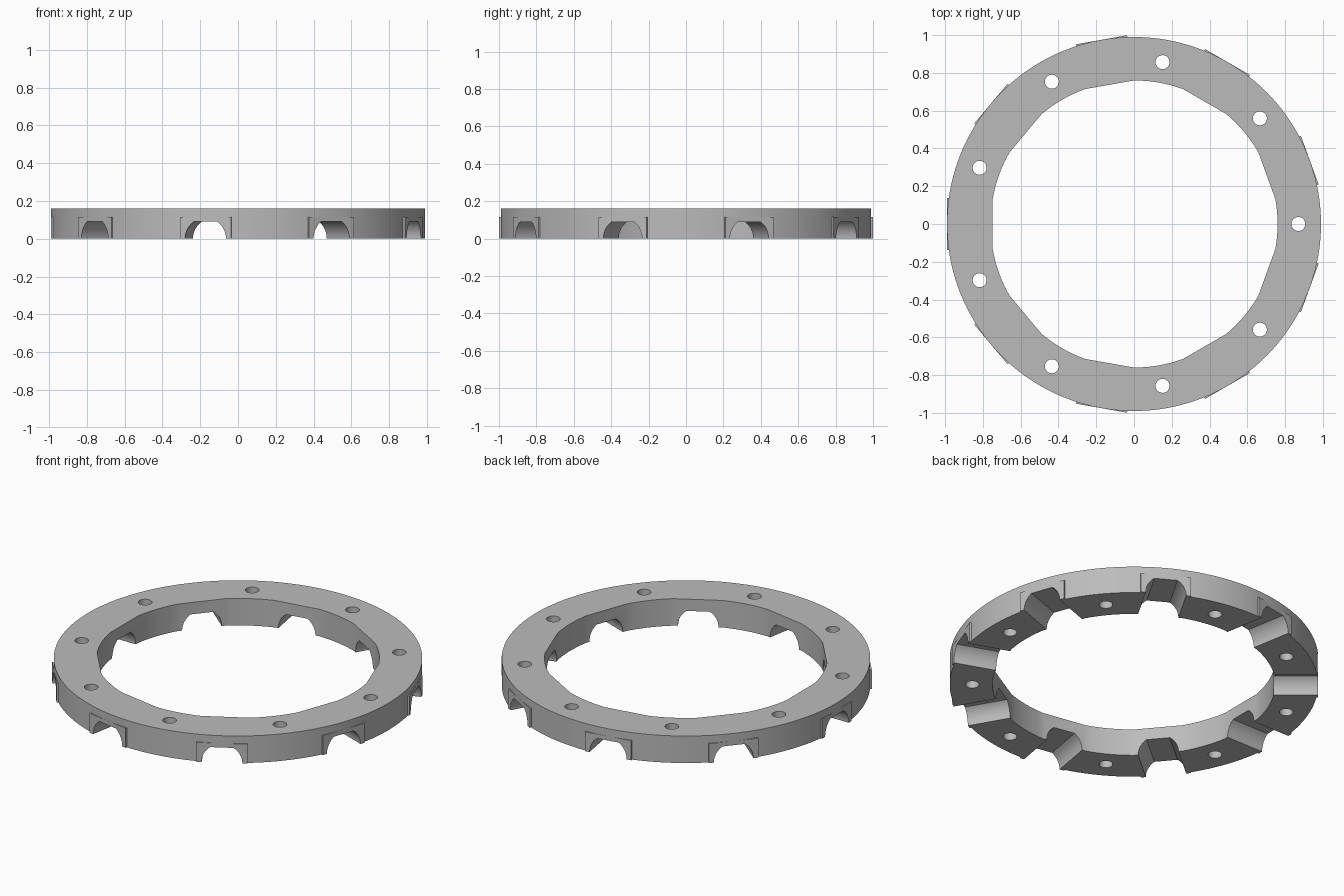
import bpy, bmesh, math
from mathutils import Matrix

if "Cube" in bpy.data.objects:
    bpy.data.objects.remove(bpy.data.objects["Cube"])

COUNT = 9
STEP = math.tau / COUNT
OUTER, INNER, HEIGHT = 0.99, 0.76, 0.16
LUG_HALF, LUG_HEIGHT = 0.137, 0.115
SLOT_RADIUS, SLOT_TOP = 0.11, 0.09
HOLE_RADIUS, HOLE_CIRCLE = 0.037, 0.87

grey = bpy.data.materials.new("plain_grey")
grey.use_nodes = True
colour = (0.5, 0.5, 0.5, 1)
grey.diffuse_color = colour
grey.node_tree.nodes["Principled BSDF"].inputs["Base Color"].default_value = colour


def make_object(name, bm):
    bmesh.ops.recalc_face_normals(bm, faces=bm.faces)
    mesh = bpy.data.meshes.new(name)
    bm.to_mesh(mesh)
    bm.free()
    mesh.materials.append(grey)
    obj = bpy.data.objects.new(name, mesh)
    bpy.context.collection.objects.link(obj)
    return obj


def prism(bm, points, direction):
    """Extrude a closed outline along a direction."""
    face = bm.faces.new([bm.verts.new(p) for p in points])
    new = bmesh.ops.extrude_face_region(bm, geom=[face])["geom"]
    verts = [v for v in new if isinstance(v, bmesh.types.BMVert)]
    bmesh.ops.translate(bm, verts=verts, vec=direction)


def spread(bm, first_angle):
    """Repeat the geometry around the ring."""
    source = bm.verts[:] + bm.edges[:] + bm.faces[:]
    for i in range(1, COUNT):
        copy = bmesh.ops.duplicate(bm, geom=source)["geom"]
        verts = [v for v in copy if isinstance(v, bmesh.types.BMVert)]
        bmesh.ops.rotate(bm, verts=verts, matrix=Matrix.Rotation(i * STEP, 3, "Z"))
    bmesh.ops.rotate(bm, verts=bm.verts, matrix=Matrix.Rotation(first_angle, 3, "Z"))


def combine(target, tool, operation):
    tool.hide_render = True
    mod = target.modifiers.new(tool.name, "BOOLEAN")
    mod.operation, mod.object, mod.solver = operation, tool, "EXACT"
    bpy.context.view_layer.objects.active = target
    bpy.ops.object.modifier_apply(modifier=mod.name)
    bpy.data.objects.remove(tool)


def circle(radius, z, n, x=0):
    return [(x + radius * math.cos(math.tau * i / n), radius * math.sin(math.tau * i / n), z)
            for i in range(n)]


# Ring body
bm = bmesh.new()
prism(bm, circle(OUTER, 0, 180), (0, 0, HEIGHT))
ring = make_object("slotted_ring", bm)

# Flat lugs around the outside of each slot
bm = bmesh.new()
prism(bm, [(0.85, -LUG_HALF, 0), (OUTER, -LUG_HALF, 0), (OUTER, LUG_HALF, 0),
           (0.85, LUG_HALF, 0)], (0, 0, LUG_HEIGHT))
spread(bm, STEP / 2)
combine(ring, make_object("lugs", bm), "UNION")

# Central opening: arcs joined by flats at the slots
bm = bmesh.new()
outline = []
for i in range(COUNT):
    for j in range(9):
        a = i * STEP + math.radians(-10 + 2.5 * j)
        outline.append((INNER * math.cos(a), INNER * math.sin(a), -0.1))
prism(bm, outline, (0, 0, 0.4))
combine(ring, make_object("opening_cutter", bm), "DIFFERENCE")

# Radial slots: round sides, flat roof
bm = bmesh.new()
limit = math.asin(SLOT_TOP / SLOT_RADIUS)
angles = [limit * i / 10 for i in range(11)]
arch = [(SLOT_RADIUS * math.cos(a), SLOT_RADIUS * math.sin(a)) for a in angles]
arch = [(SLOT_RADIUS, -0.1)] + arch
arch += [(-y, z) for y, z in reversed(arch)]
prism(bm, [(0.6, y, z) for y, z in arch], (0.6, 0, 0))
spread(bm, STEP / 2)
combine(ring, make_object("slot_cutter", bm), "DIFFERENCE")

# Bolt holes between the slots
bm = bmesh.new()
prism(bm, circle(HOLE_RADIUS, -0.1, 32, HOLE_CIRCLE), (0, 0, 0.4))
spread(bm, 0)
combine(ring, make_object("hole_cutter", bm), "DIFFERENCE")

bpy.ops.object.select_all(action="DESELECT")
ring.select_set(True)
bpy.context.view_layer.objects.active = ring
bpy.ops.object.shade_smooth_by_angle(angle=math.radians(15))
